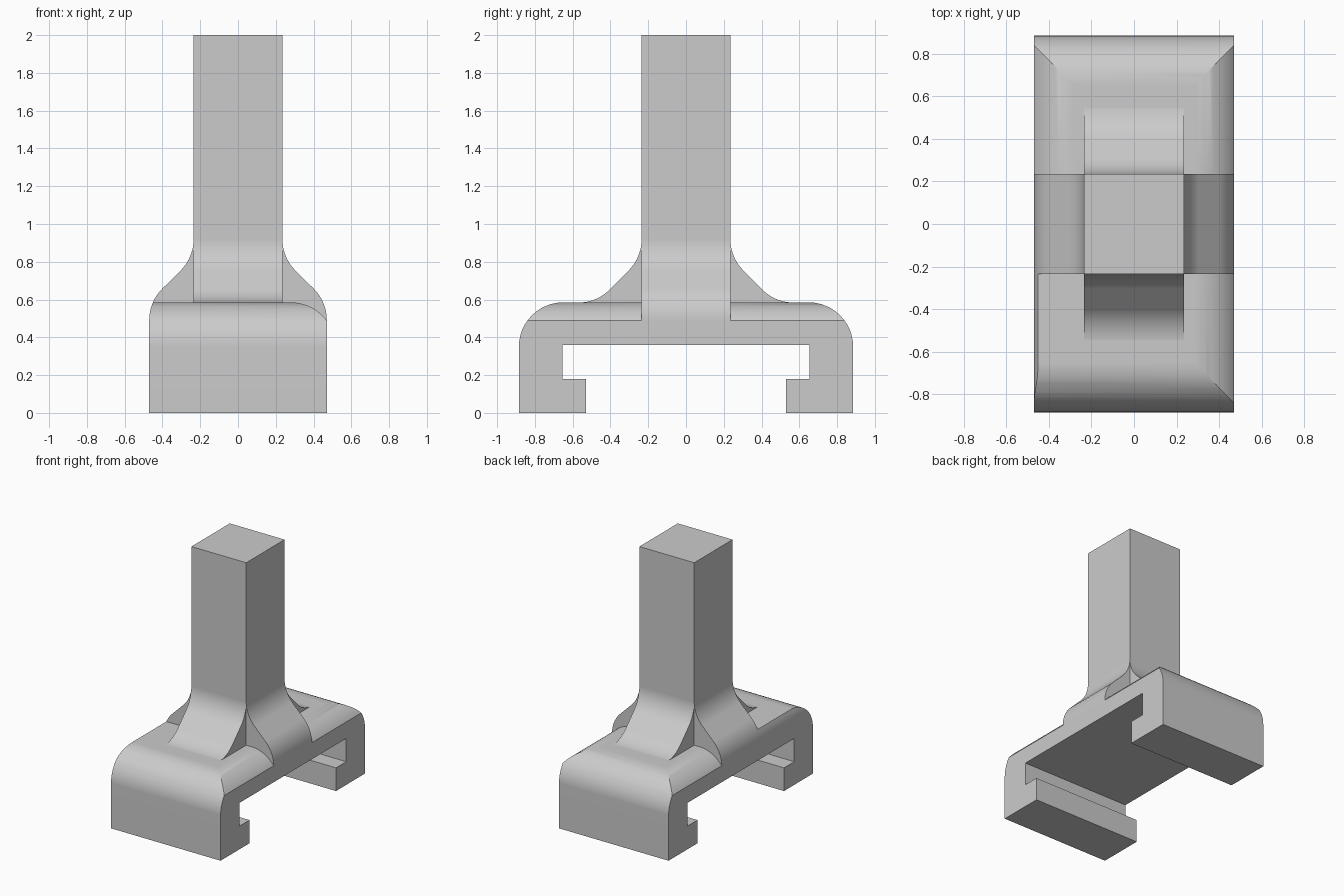
import bpy
import bmesh
from math import cos, sin, radians

cube = bpy.data.objects.get("Cube")
if cube:
    bpy.data.objects.remove(cube, do_unlink=True)

grey = bpy.data.materials.new("light_grey")
grey.use_nodes = True
grey.diffuse_color = (0.6, 0.6, 0.6, 1)
grey.node_tree.nodes["Principled BSDF"].inputs["Base Color"].default_value = (0.6, 0.6, 0.6, 1)

HALF = 0.235      # half width of the post
WIDE = 0.47       # half width of the clamp
LONG = 0.885      # half length of the clamp
TOP = 0.585       # top of the clamp
R = 0.235         # radius of every rounding


def arc(cx, cz, start, end, steps=12):
    angles = [radians(start + (end - start) * i / steps) for i in range(steps + 1)]
    return [(cx + R * cos(a), cz + R * sin(a)) for a in angles]


def mirrored(half):
    return half + [(-u, z) for u, z in reversed(half)]


def flipped(points):
    return [(-u, z) for u, z in points]


def prism(name, points, axis, low, high):
    """Extrude a profile of (across, up) points along x or y."""
    def place(u, z, d):
        return (d, u, z) if axis == "x" else (u, d, z)
    bm = bmesh.new()
    a = [bm.verts.new(place(u, z, low)) for u, z in points]
    b = [bm.verts.new(place(u, z, high)) for u, z in points]
    bm.faces.new(a)
    bm.faces.new(b)
    n = len(points)
    for i in range(n):
        j = (i + 1) % n
        bm.faces.new((a[i], a[j], b[j], b[i]))
    bmesh.ops.recalc_face_normals(bm, faces=bm.faces)
    mesh = bpy.data.meshes.new(name)
    bm.to_mesh(mesh)
    bm.free()
    mesh.materials.append(grey)
    obj = bpy.data.objects.new(name, mesh)
    bpy.context.collection.objects.link(obj)
    return obj


def activate(obj):
    bpy.ops.object.select_all(action="DESELECT")
    obj.select_set(True)
    bpy.context.view_layer.objects.active = obj


def combine(target, tool, operation):
    activate(target)
    mod = target.modifiers.new("combine", "BOOLEAN")
    mod.operation = operation
    mod.solver = "EXACT"
    mod.object = tool
    bpy.ops.object.modifier_apply(modifier=mod.name)
    bpy.data.objects.remove(tool, do_unlink=True)


# Clamp: C-shaped section with rounded shoulders and inward lips
clamp_half = arc(LONG - R, TOP - R, 90, 0) + [
    (LONG, 0), (0.53, 0), (0.53, 0.18), (0.655, 0.18), (0.655, 0.36)]
clamp = prism("clamp_with_flared_post", mirrored(clamp_half), "x", -WIDE, WIDE)

# Rounded long edges; one corner keeps the steeper outline of the side flare
edge_arc = [p for p in arc(0.28, TOP - R, 90, 36) if p[0] < WIDE]
edge = edge_arc + [(WIDE, 0.488), (0.6, 0.488), (0.6, 0.8), (0.28, 0.8)]
side_arc = arc(WIDE - R, 0.491, 45, 0)
steep = side_arc + [(0.6, 0.491), (0.6, 0.8), (side_arc[0][0], 0.8)]
combine(clamp, prism("edge_cutter", edge, "y", -1, 1), "DIFFERENCE")
combine(clamp, prism("edge_cutter", flipped(edge), "y", -HALF, 1), "DIFFERENCE")
combine(clamp, prism("corner_cutter", flipped(steep), "y", -1, -HALF), "DIFFERENCE")

# Post flaring out to the clamp sides, and flares along the clamp
neck = arc(HALF + R, 0.92, 180, 225)
post_half = [(HALF, 2)] + neck + side_arc + [(WIDE, 0.42)]
post = prism("post", mirrored(post_half), "y", -HALF, HALF)
foot = arc(0.57, TOP - 0.001 + R, 225, 270)
flare_half = neck + foot + [(foot[-1][0], 0.42)]
flare = prism("end_flares", mirrored(flare_half), "x", -HALF, HALF)
combine(post, flare, "UNION")
combine(clamp, post, "UNION")

# Smooth roundings, flat walls
activate(clamp)
bpy.ops.object.shade_smooth_by_angle(angle=radians(25))
weighted = clamp.modifiers.new("flat_walls", "WEIGHTED_NORMAL")
weighted.keep_sharp = True
